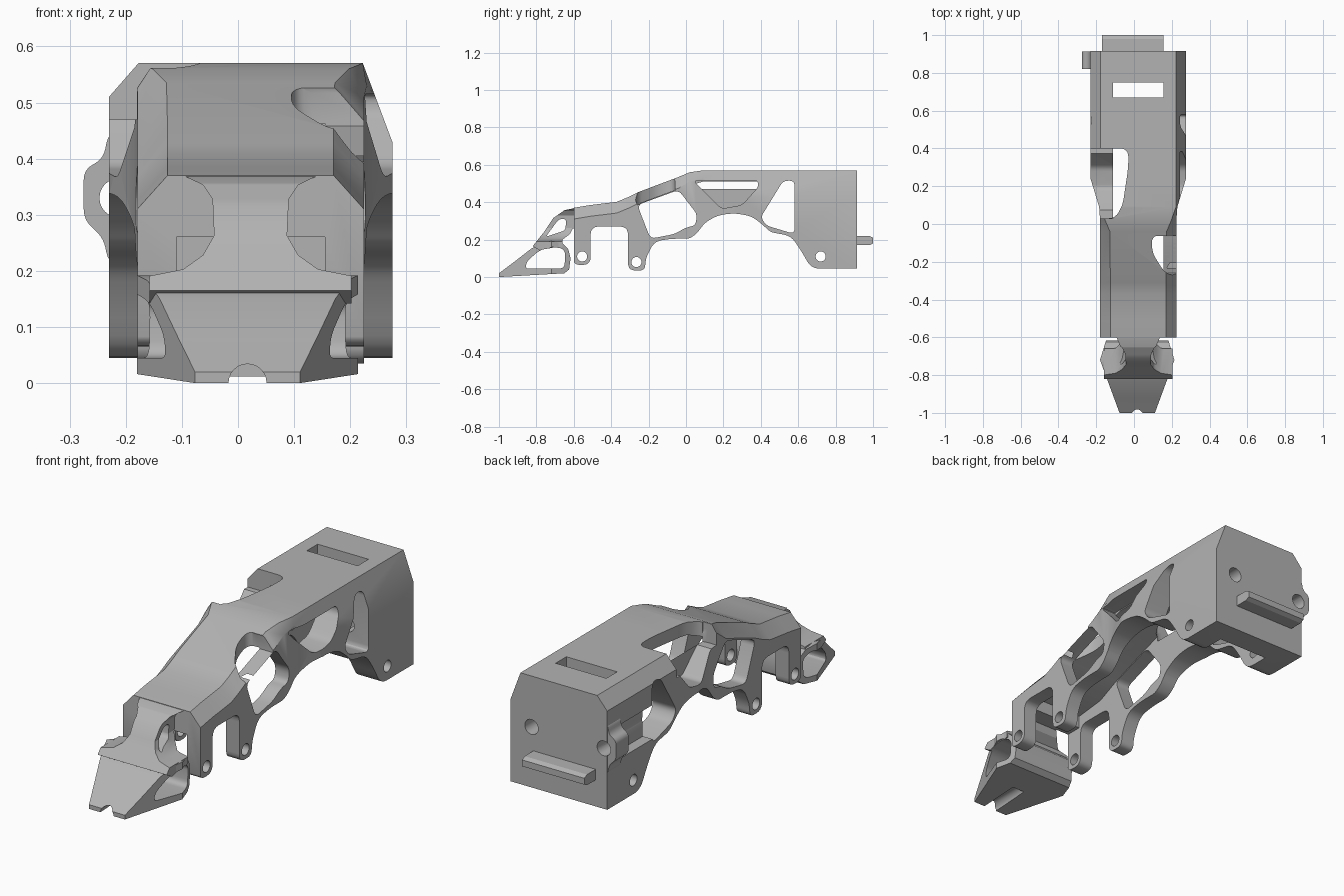
import bpy, bmesh, math
from mathutils import Vector

cube = bpy.data.objects.get("Cube")
if cube:
    bpy.data.objects.remove(cube, do_unlink=True)

grey = bpy.data.materials.new("plain grey")
grey.use_nodes = True
grey.diffuse_color = (0.45, 0.45, 0.45, 1)
grey.node_tree.nodes["Principled BSDF"].inputs["Base Color"].default_value = (0.45, 0.45, 0.45, 1)


def loft(name, rings):
    """Skin a closed solid through rings of equal point count."""
    bm = bmesh.new()
    loops = [[bm.verts.new(p) for p in ring] for ring in rings]
    n = len(loops[0])
    for a, b in zip(loops, loops[1:]):
        for i in range(n):
            bm.faces.new((a[i], a[(i + 1) % n], b[(i + 1) % n], b[i]))
    bm.faces.new(loops[0])
    bm.faces.new(loops[-1])
    bmesh.ops.recalc_face_normals(bm, faces=bm.faces)
    mesh = bpy.data.meshes.new(name)
    bm.to_mesh(mesh)
    bm.free()
    mesh.materials.append(grey)
    ob = bpy.data.objects.new(name, mesh)
    bpy.context.collection.objects.link(ob)
    return ob


def rounded(pts, r, steps=5):
    """Round every corner of a 2D outline."""
    out = []
    for i, p in enumerate(pts):
        p = Vector(p)
        a, b = Vector(pts[i - 1]) - p, Vector(pts[(i + 1) % len(pts)]) - p
        d = min(r, 0.45 * a.length, 0.45 * b.length)
        s, e = p + a.normalized() * d, p + b.normalized() * d
        for k in range(steps + 1):
            t = k / steps
            out.append(s * (1 - t) ** 2 + p * 2 * t * (1 - t) + e * t * t)
    return out


def prism(name, pts, axis, lo, hi, r=0.0):
    """Extrude a 2D outline along an axis."""
    pts = rounded(pts, r) if r else pts
    place = {"X": lambda u, v, w: (w, u, v),
             "Y": lambda u, v, w: (u, w, v),
             "Z": lambda u, v, w: (u, v, w)}[axis]
    return loft(name, [[place(p[0], p[1], w) for p in pts] for w in (lo, hi)])


def rod(name, u, v, radius, axis, lo, hi, n=24):
    pts = [(u + radius * math.cos(i * math.tau / n), v + radius * math.sin(i * math.tau / n))
           for i in range(n)]
    return prism(name, pts, axis, lo, hi)


def combine(ob, tools, op="DIFFERENCE"):
    """Apply booleans in order and delete the tools."""
    for t in tools:
        t.hide_render = True
        m = ob.modifiers.new("bool", "BOOLEAN")
        m.object, m.operation, m.solver = t, op, "EXACT"
    dg = bpy.context.evaluated_depsgraph_get()
    mesh = bpy.data.meshes.new_from_object(ob.evaluated_get(dg))
    ob.modifiers.clear()
    ob.data = mesh
    for t in tools:
        bpy.data.objects.remove(t, do_unlink=True)


MID = 0.0225  # centre plane of the frame

# Frame shell: y, top z, half width, half flat, left drop, right drop
stations = [(-0.6, 0.37, 0.202, 0.148, 0.06, 0.06), (-0.51, 0.385, 0.202, 0.148, 0.06, 0.06),
            (-0.37, 0.402, 0.202, 0.148, 0.06, 0.06), (-0.31, 0.427, 0.202, 0.148, 0.06, 0.06),
            (-0.26, 0.452, 0.202, 0.148, 0.06, 0.06), (-0.04, 0.535, 0.202, 0.15, 0.06, 0.06),
            (0.02, 0.56, 0.202, 0.175, 0.04, 0.05), (0.09, 0.57, 0.207, 0.2, 0.02, 0.04),
            (0.24, 0.57, 0.2525, 0.2, 0.06, 0.14), (0.915, 0.57, 0.2525, 0.2, 0.06, 0.14)]
frame = loft("frame", [[(MID - w, y, 0.03), (MID - w, y, z - dl), (MID - f, y, z),
                        (MID + f, y, z), (MID + w, y, z - dr), (MID + w, y, 0.03)]
                       for y, z, w, f, dl, dr in stations])

# Side ear for the rear pin
ear = prism("ear", [(-0.15, 0.45), (-0.23, 0.45), (-0.24, 0.4), (-0.275, 0.38), (-0.275, 0.29),
                    (-0.24, 0.26), (-0.23, 0.21), (-0.15, 0.21)], "Y", 0.82, 0.914, 0.03)
combine(frame, [ear], "UNION")

# Hollow inside, following the roof
roof = [(-0.52, 0.32), (-0.37, 0.337), (-0.26, 0.388), (-0.04, 0.47), (0.09, 0.51), (0.8, 0.51)]
cavity = loft("cavity", [[(-0.11, y, -0.1), (-0.11, y, z), (0.155, y, z), (0.155, y, -0.1)]
                         for y, z in roof])
mouth = prism("mouth", [(-0.7, -0.1), (-0.5, -0.1), (-0.5, 0.26), (-0.7, 0.26)], "X", -0.11, 0.155)

# Scalloped underside with two pairs of hanging lugs
under = prism("underside", [
    (-0.75, -0.1), (-0.75, 0.14), (-0.603, 0.14), (-0.603, 0.065), (-0.51, 0.065), (-0.51, 0.27),
    (-0.31, 0.27), (-0.31, 0.035), (-0.22, 0.035), (-0.215, 0.1), (-0.17, 0.19), (-0.08, 0.205),
    (0.02, 0.205), (0.06, 0.235), (0.1, 0.29), (0.17, 0.33), (0.26, 0.342), (0.35, 0.325),
    (0.41, 0.28), (0.45, 0.24), (0.56, 0.22), (0.61, 0.15), (0.67, 0.045), (1.1, 0.045),
    (1.1, -0.1)], "X", -1, 1, 0.045)

# Side windows; two of them break out through the roof on one side
hexagon = [(-0.26, 0.385), (-0.04, 0.465), (0.06, 0.335), (0.05, 0.275), (0, 0.265),
           (-0.06, 0.23), (-0.19, 0.205)]
wedge = [(0.04, 0.515), (0.385, 0.515), (0.385, 0.48), (0.3, 0.385), (0.19, 0.365)]
slot = [(0.52, 0.515), (0.58, 0.515), (0.58, 0.23), (0.43, 0.275), (0.4, 0.32)]
windows = [prism("window", p, "X", -1, 1, 0.03) for p in (hexagon, slot)]
windows.append(prism("window", wedge, "X", 0.155, 1, 0.025))
windows.append(prism("window", [(0.03, 0.7), (0.4, 0.7), (0.4, 0.5), (0.3, 0.385), (0.19, 0.365),
                                (0.03, 0.51)], "X", -1, -0.11, 0.02))

# Roof openings
left_bite = prism("left_bite", [(-0.5, 0.03), (-0.1, 0.03), (-0.06, 0.1), (-0.03, 0.3), (-0.03, 0.4),
                                (-0.5, 0.4)], "Z", 0.47, 0.7, 0.08)
right_bite = prism("right_bite", [(0.5, -0.28), (0.17, -0.27), (0.095, -0.15), (0.095, -0.06),
                                  (0.5, -0.06)], "Z", 0.36, 0.7, 0.05)
limit = prism("limit", [(-0.26, 0.385), (-0.04, 0.465), (-0.1, 0.62), (-0.34, 0.6)], "X", 0, 1)
combine(right_bite, [limit], "INTERSECT")
roof_slot = prism("roof_slot", [(-0.11, 0.67), (0.155, 0.67), (0.155, 0.75), (-0.11, 0.75)], "Z", 0.4, 0.7)

# Pin holes and the side recess ahead of the ear
pins = [rod("pin_hole", y, z, 0.027, "X", -1, 1)
        for y, z in ((-0.555, 0.11), (-0.265, 0.08), (0.72, 0.11))]
pins += [rod("pin_hole", -0.212, 0.33, 0.035, "Y", 0.5, 1),
         rod("pin_hole", 0.165, 0.33, 0.035, "Y", 0.5, 1)]
recess = prism("recess", [(0.55, 0.25), (0.82, 0.25), (0.82, 0.41), (0.55, 0.41)], "X", -0.4, -0.18)
combine(frame, [cavity, mouth, under, left_bite, right_bite, roof_slot, recess] + windows + pins)

# Rear rail with a stepped tip
rail = prism("rear_rail", [(0.9, 0.17), (0.98, 0.17), (1.0, 0.18), (1.0, 0.21), (0.98, 0.22),
                           (0.9, 0.22)], "X", -0.17, 0.155)

# Neck: side profile trimmed by a waisted front outline
neck = prism("neck", [(-0.59, 0.37), (-0.65, 0.357), (-0.71, 0.315), (-0.76, 0.24), (-0.82, 0.165),
                      (-0.76, 0.13), (-0.66, 0.16), (-0.66, 0.2), (-0.62, 0.23), (-0.605, 0.26),
                      (-0.59, 0.26)], "X", -0.3, 0.3)
half = [(0.19, 0.37), (0.12, 0.367), (0.085, 0.35), (0.068, 0.325), (0.065, 0.26),
        (0.085, 0.225), (0.12, 0.2), (0.18, 0.188), (0.18, 0.1)]
waist = prism("waist", [(MID + x, z + 0.003) for x, z in half]
              + [(MID - x, z + 0.003) for x, z in reversed(half)], "Y", -1.1, 0)
combine(neck, [waist], "INTERSECT")
combine(neck, [prism("neck_window", [(-0.75, 0.215), (-0.68, 0.31), (-0.64, 0.31), (-0.645, 0.25)],
                     "X", -1, 1, 0.02),
               prism("neck_relief", [(-0.85, 0.045), (-0.85, 0.08), (-0.78, 0.145), (-0.69, 0.16),
                                     (-0.645, 0.14), (-0.645, 0.045)], "X", -1, 1, 0.02)])

# Toe: side profile trimmed by a tapered plan outline
toe = prism("toe", [(-1, 0), (-1, 0.02), (-0.92, 0.08), (-0.83, 0.15), (-0.77, 0.183), (-0.72, 0.192),
                    (-0.66, 0.18), (-0.63, 0.15), (-0.617, 0.1), (-0.625, 0.04), (-0.65, 0.02)],
            "X", -0.4, 0.4)
plan = [(0.09, -1.01), (0.197, -0.72), (0.16, -0.6)]
combine(toe, [prism("plan", [(0.017 + x, y) for x, y in plan]
                    + [(0.017 - x, y) for x, y in reversed(plan)], "Z", -1, 1)], "INTERSECT")
combine(toe, [prism("toe_window", [(-0.86, 0.045), (-0.85, 0.085), (-0.78, 0.145), (-0.69, 0.165),
                                   (-0.645, 0.14), (-0.65, 0.045)], "X", -1, 1, 0.03),
              rod("tip_notch", 0.017, 0, 0.034, "Y", -1.1, -0.8)])

# Smooth the curved walls, keep machined edges crisp
for ob in (frame, rail, neck, toe):
    bpy.ops.object.select_all(action="DESELECT")
    ob.select_set(True)
    bpy.context.view_layer.objects.active = ob
    bpy.ops.object.shade_smooth_by_angle(angle=math.radians(25))
